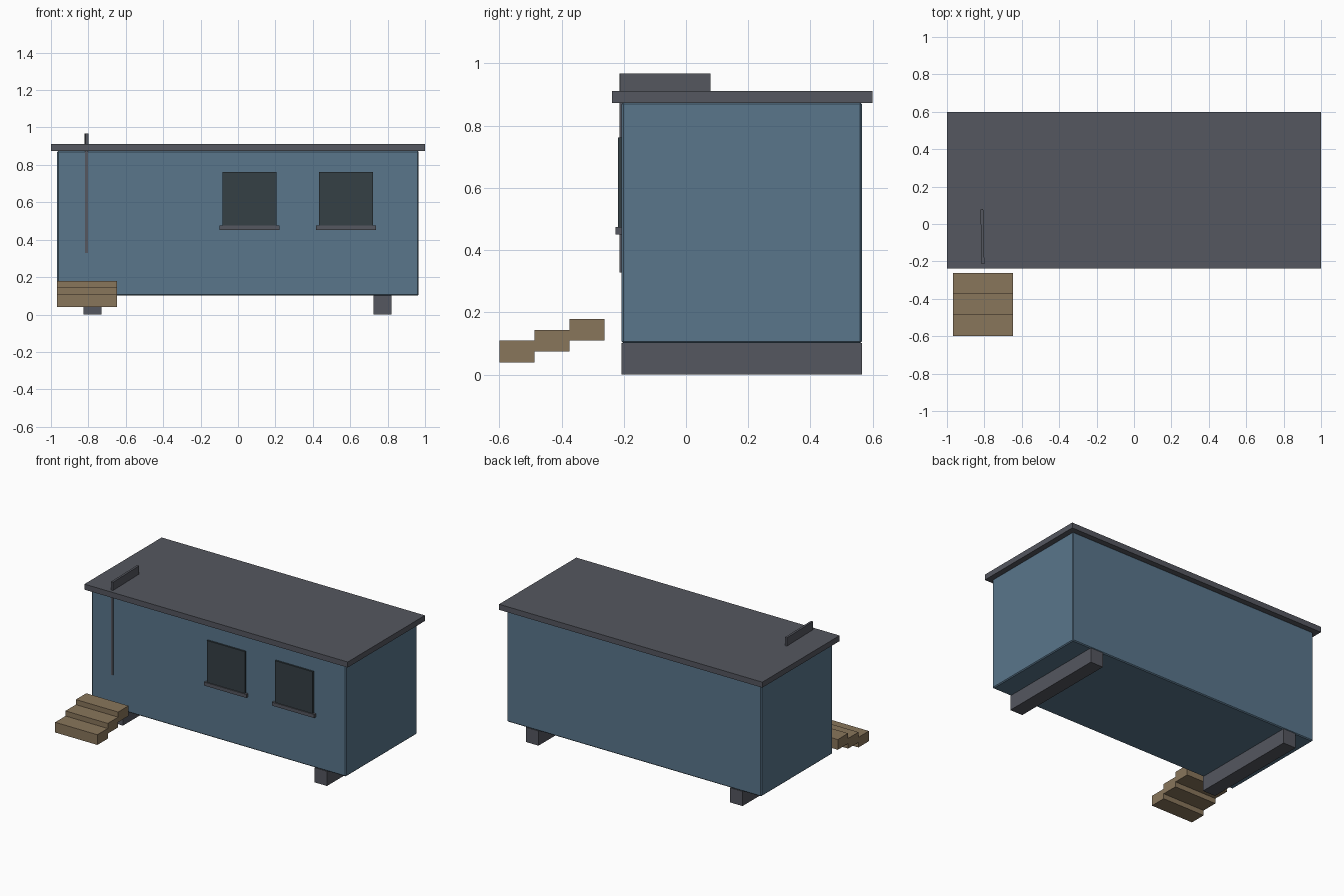
import bpy, bmesh
from math import radians
from mathutils import Matrix

if "Cube" in bpy.data.objects:
    bpy.data.objects.remove(bpy.data.objects["Cube"])


def material(name, rgb):
    m = bpy.data.materials.new(name)
    m.diffuse_color = (*rgb, 1)
    m.use_nodes = True
    m.node_tree.nodes["Principled BSDF"].inputs["Base Color"].default_value = m.diffuse_color
    return m


BLUE = material("blue_wall", (0.10, 0.18, 0.26))
DARK = material("dark_grey", (0.09, 0.095, 0.115))
GLASS = material("dark_glass", (0.035, 0.05, 0.06))
WOOD = material("wood", (0.25, 0.18, 0.105))


def box(name, x, y, z, mat, bevel=0, turn=0):
    """Box from (min, max) ranges, turned about z by degrees."""
    size = [b - a for a, b in (x, y, z)]
    bm = bmesh.new()
    bmesh.ops.create_cube(bm, size=1, matrix=Matrix.Diagonal((*size, 1)))
    if bevel:
        bmesh.ops.bevel(bm, geom=bm.edges[:], offset=bevel, segments=1,
                        affect='EDGES')
    mesh = bpy.data.meshes.new(name)
    bm.to_mesh(mesh)
    bm.free()
    mesh.materials.append(mat)
    ob = bpy.data.objects.new(name, mesh)
    ob.location = [(a + b) / 2 for a, b in (x, y, z)]
    ob.rotation_euler.z = radians(turn)
    bpy.context.collection.objects.link(ob)
    return ob


# Cabin body and overhanging flat roof
box("cabin_body", (-0.967, 0.965), (-0.207, 0.565), (0.101, 0.875), BLUE, bevel=0.006)
box("roof", (-1, 1), (-0.238, 0.60), (0.873, 0.911), DARK)

# Support skids
for side, x in (("left", -0.777), ("right", 0.773)):
    box(f"{side}_skid", (x - 0.048, x + 0.048), (-0.207, 0.565), (0, 0.101), DARK)

# Windows with sills
for side, x in (("left", 0.061), ("right", 0.577)):
    box(f"{side}_window", (x - 0.144, x + 0.144), (-0.219, -0.20), (0.474, 0.762), GLASS)
    box(f"{side}_window_sill", (x - 0.16, x + 0.16), (-0.226, -0.20), (0.451, 0.475), DARK)

# Thin pipe on the front wall and slightly turned fin on the roof
box("wall_pipe", (-0.817, -0.802), (-0.213, -0.20), (0.328, 0.875), DARK)
box("roof_fin", (-0.818, -0.803), (-0.213, 0.079), (0.905, 0.968), DARK, turn=1.2)

# Entrance steps
for i in range(3):
    y, z = -0.60 + 0.1125 * i, 0.039 + 0.035 * i
    box(f"step_{i + 1}", (-0.969, -0.648), (y, y + 0.1125), (z, z + 0.07), WOOD)
